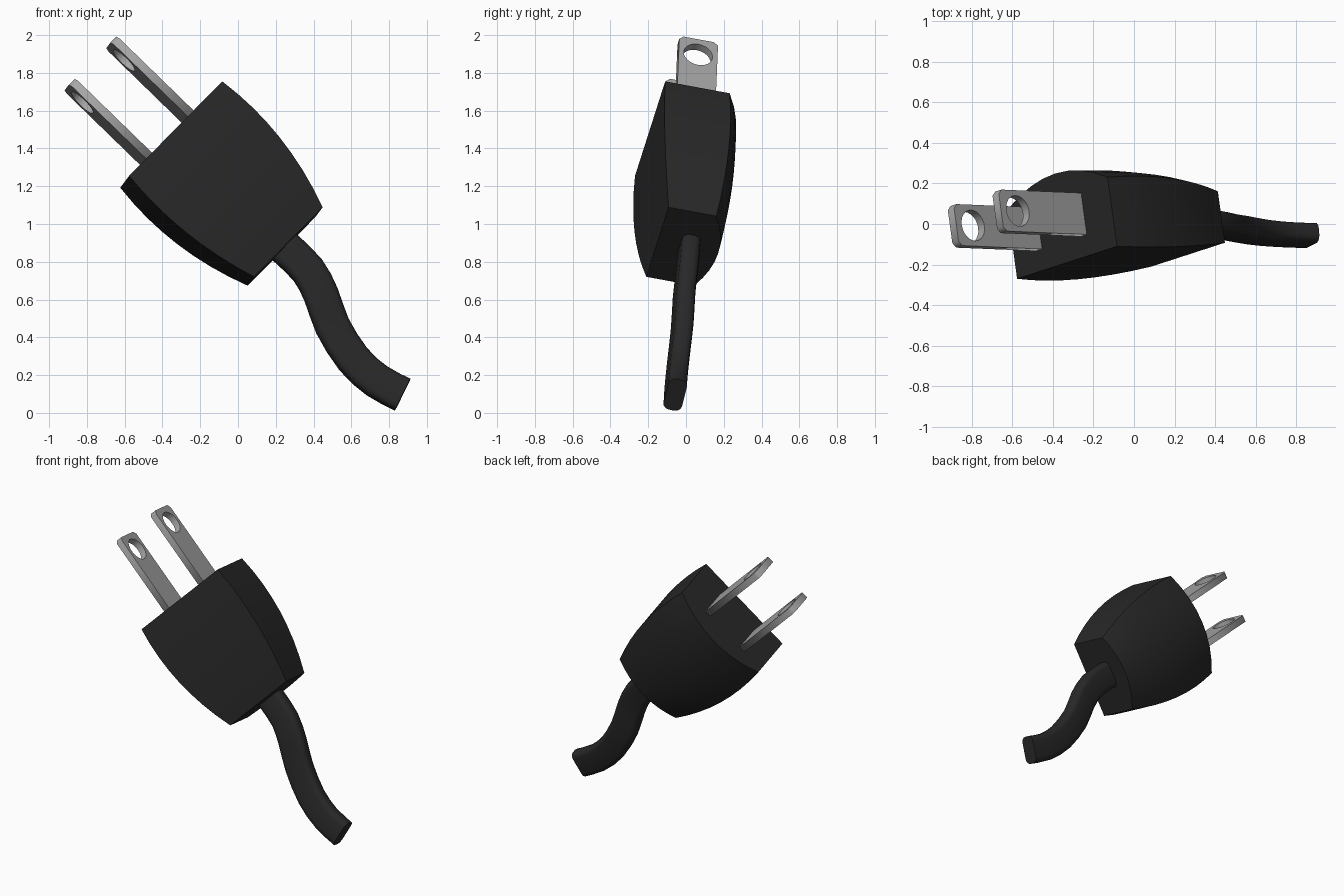
import bpy, bmesh, math
from mathutils import Vector, Matrix

if "Cube" in bpy.data.objects:
    bpy.data.objects.remove(bpy.data.objects["Cube"])

# Tilted frame of the plug: D toward prong tips, W across, T toward the back
D = Vector((-0.715, 0.03, 0.695)).normalized()
W = Vector((0.667, 0.222, 0.708))
W = (W - D * W.dot(D)).normalized()
T = D.cross(W)
O = Vector((-0.33, -0.19, 1.505))   # middle of the front edge of the prong end


def material(name, v):
    m = bpy.data.materials.new(name)
    m.diffuse_color = (v, v, v, 1)
    m.use_nodes = True
    m.node_tree.nodes["Principled BSDF"].inputs["Base Color"].default_value = m.diffuse_color
    return m


black = material("black rubber", 0.021)
metal = material("grey metal", 0.38)


def loft(name, rings, mat, angle):
    """Skin a list of closed rings and cap both ends."""
    bm = bmesh.new()
    vr = [[bm.verts.new(p) for p in r] for r in rings]
    n = len(vr[0])
    for a, b in zip(vr, vr[1:]):
        for i in range(n):
            j = (i + 1) % n
            bm.faces.new((a[i], a[j], b[j], b[i]))
    bm.faces.new(vr[0])
    bm.faces.new(vr[-1])
    bmesh.ops.recalc_face_normals(bm, faces=bm.faces)
    me = bpy.data.meshes.new(name)
    bm.to_mesh(me)
    bm.free()
    ob = bpy.data.objects.new(name, me)
    bpy.context.collection.objects.link(ob)
    me.materials.append(mat)
    bpy.ops.object.select_all(action='DESELECT')
    ob.select_set(True)
    bpy.context.view_layer.objects.active = ob
    bpy.ops.object.shade_smooth_by_angle(angle=math.radians(angle))
    return ob


# Plug body: flat front, arched back, bulging taper toward the cable
rings = []
LEN, STEPS, ARC = 0.845, 8, 8
for k in range(STEPS + 1):
    s = k / STEPS
    q = 4 * s * (1 - s)
    hw = 0.36 - 0.095 * s + 0.05 * q
    front = 0.066 * s - 0.022 * q
    back = 0.35 - 0.024 * s + 0.02 * q
    sag = 0.10 - 0.03 * s
    pts = [(-hw, front), (hw, front)]
    for i in range(ARC + 1):
        u = 1 - 2 * i / ARC
        pts.append((hw * u, back + sag * (1 - u * u)))
    rings.append([O - D * LEN * s + W * a + T * b for a, b in pts])
loft("plug_body", rings, black, 25)

# Cable: rounded flat strip swept along an S-shaped path
path = [Vector(p) for p in (
    (0.20, 0.02, 0.92), (0.26, 0.015, 0.865), (0.37, 0.005, 0.755), (0.44, -0.01, 0.625),
    (0.50, -0.02, 0.46), (0.61, -0.04, 0.285), (0.735, -0.052, 0.17), (0.872, -0.057, 0.096))]


def spline(p, k, f):
    a, b, c, d = (p[max(0, min(len(p) - 1, k + i))] for i in (-1, 0, 1, 2))
    return 0.5 * (2 * b + (c - a) * f + (2 * a - 5 * b + 4 * c - d) * f * f
                  + (3 * b - a - 3 * c + d) * f ** 3)


line = [spline(path, k, f / 2) for k in range(len(path) - 1) for f in range(2)] + [path[-1]]
HW, HT, R = 0.093, 0.05, 0.035
section = []
for c, (sx, sy) in enumerate(((1, 1), (-1, 1), (-1, -1), (1, -1))):
    for i in range(4):
        a = math.radians(90 * c + 30 * i)
        section.append((sx * (HW - R) + R * math.cos(a), sy * (HT - R) + R * math.sin(a)))
rings = []
for i, p in enumerate(line):
    tan = (line[min(i + 1, len(line) - 1)] - line[max(i - 1, 0)]).normalized()
    side = T.cross(tan).normalized()
    up = tan.cross(side)
    rings.append([p + side * a + up * b for a, b in section])
loft("cable", rings, black, 40)


# Prongs: flat blades with clipped tips and a round hole
def prong(name, w):
    cu = bpy.data.curves.new(name, 'CURVE')
    cu.dimensions = '2D'
    cu.fill_mode = 'BOTH'
    cu.extrude = 0.0225
    h, tip, c = 0.105, 0.57, 0.022
    outline = [(-h, -0.04), (h, -0.04), (h, tip - c), (h - c, tip), (c - h, tip), (-h, tip - c)]
    hole = [(0.078 * math.cos(i * math.tau / 24), 0.455 + 0.078 * math.sin(i * math.tau / 24))
            for i in range(24)]
    for pts in (outline, hole):
        sp = cu.splines.new('POLY')
        sp.points.add(len(pts) - 1)
        for q, (x, y) in zip(sp.points, pts):
            q.co = (x, y, 0, 1)
        sp.use_cyclic_u = True
    cu.materials.append(metal)
    ob = bpy.data.objects.new(name, cu)
    bpy.context.collection.objects.link(ob)
    m = Matrix((T, D, W)).transposed().to_4x4()
    m.translation = O + W * w + T * 0.21
    ob.matrix_world = m
    bpy.ops.object.select_all(action='DESELECT')
    ob.select_set(True)
    bpy.context.view_layer.objects.active = ob
    bpy.ops.object.convert(target='MESH')
    bpy.context.object.data.shade_flat()


prong("prong_right", 0.14)
prong("prong_left", -0.182)
